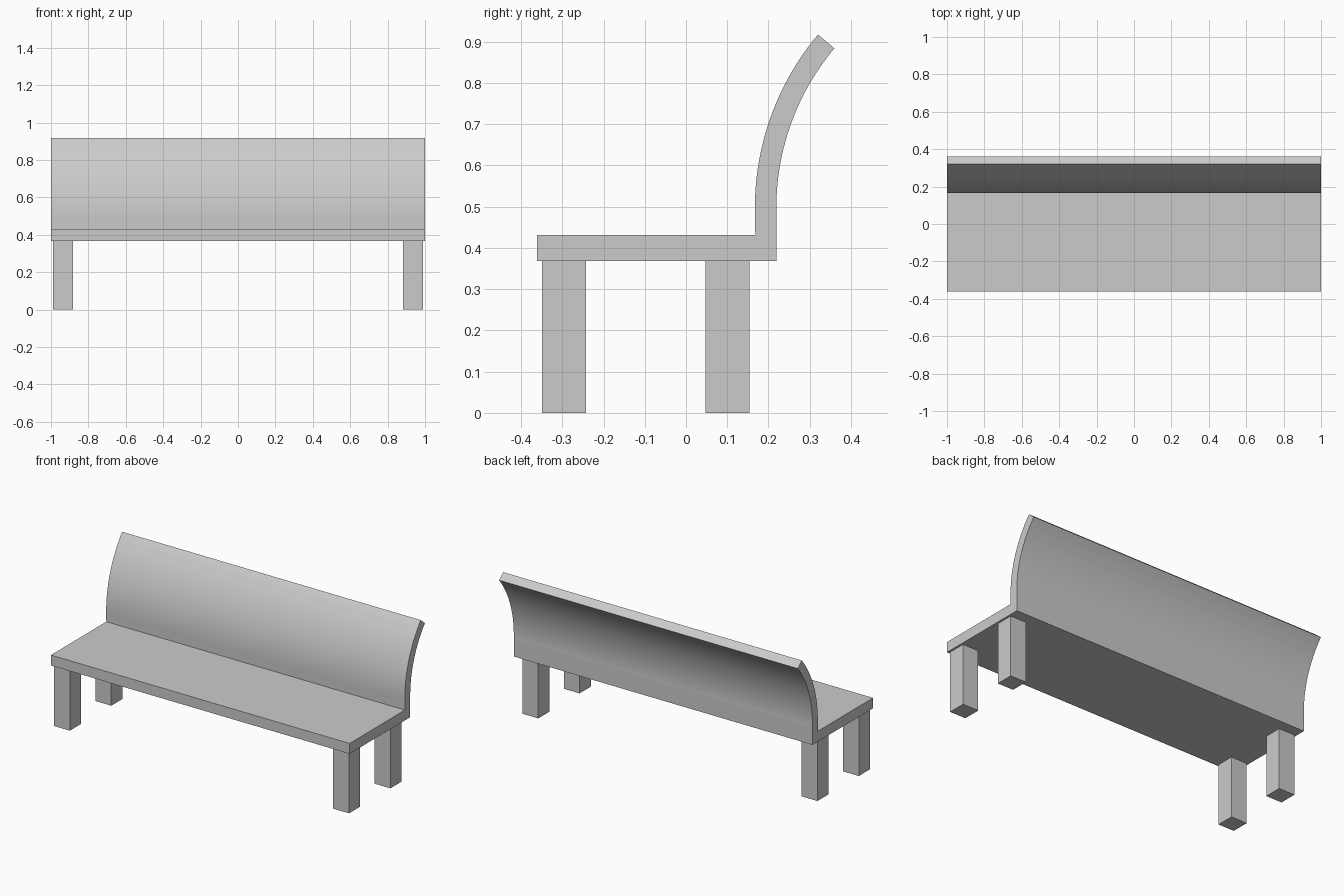
import bpy, bmesh
from math import sin, cos, radians
from mathutils import Matrix, Vector

if "Cube" in bpy.data.objects:
    bpy.data.objects.remove(bpy.data.objects["Cube"])


def add_object(name, bm):
    bmesh.ops.recalc_face_normals(bm, faces=bm.faces[:])
    mesh = bpy.data.meshes.new(name)
    bm.to_mesh(mesh)
    bm.free()
    obj = bpy.data.objects.new(name, mesh)
    bpy.context.collection.objects.link(obj)
    return obj


def arc(cy, cz, radius, start, end, steps):
    angles = [radians(start + (end - start) * i / steps) for i in range(steps + 1)]
    return [(cy - radius * cos(a), cz + radius * sin(a)) for a in angles]


def box(name, x, y, z):
    bm = bmesh.new()
    size = Vector((x[1] - x[0], y[1] - y[0], z[1] - z[0]))
    centre = Vector((sum(x) / 2, sum(y) / 2, sum(z) / 2))
    bmesh.ops.create_cube(bm, size=1, matrix=Matrix.Translation(centre) @ Matrix.Diagonal((*size, 1)))
    return add_object(name, bm)


# Seat and curved backrest: one side profile (y, z) extruded along x
STEPS = 24
profile = [(0.219, 0.368), (-0.361, 0.368), (-0.361, 0.431), (0.168, 0.431)]
profile += arc(0.821, 0.497, 0.654, -2.2, 40, STEPS)
profile += reversed(arc(0.821, 0.497, 0.602, -2.2, 40, STEPS))

bm = bmesh.new()
side = bm.faces.new([bm.verts.new((-1, y, z)) for y, z in profile])
extruded = bmesh.ops.extrude_face_region(bm, geom=[side], use_keep_orig=True)
moved = [v for v in extruded["geom"] if isinstance(v, bmesh.types.BMVert)]
bmesh.ops.translate(bm, verts=moved, vec=(2, 0, 0))
add_object("seat_and_backrest", bm)

# Four square legs
for side_name, sx in (("left", -1), ("right", 1)):
    x = sorted((sx * 0.882, sx * 0.988))
    box(f"front_leg_{side_name}", x, (-0.349, -0.242), (0, 0.368))
    box(f"back_leg_{side_name}", x, (0.047, 0.154), (0, 0.368))
